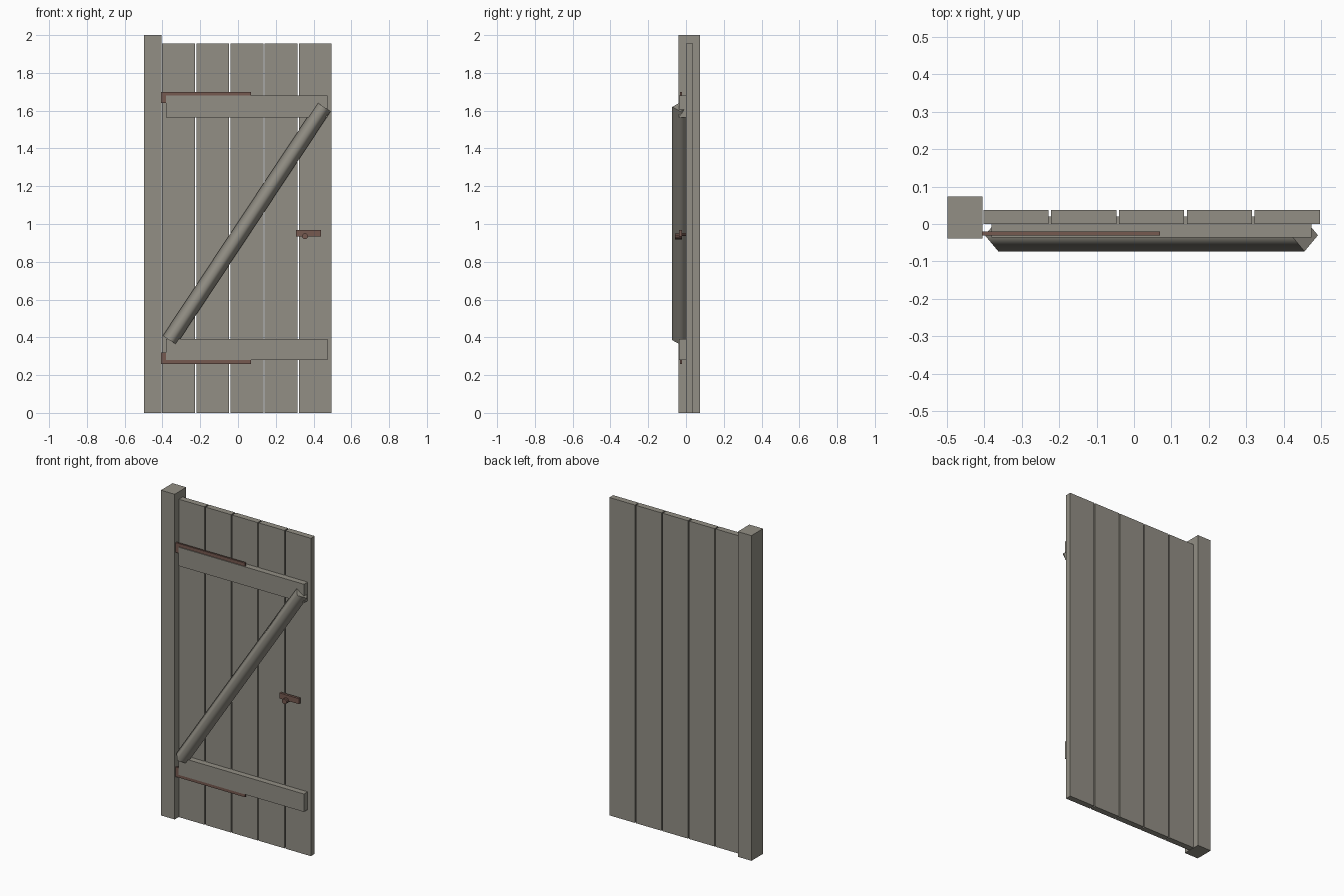
import bpy, math
from mathutils import Vector

if "Cube" in bpy.data.objects:
    bpy.data.objects.remove(bpy.data.objects["Cube"])


def material(name, rgb):
    m = bpy.data.materials.new(name)
    m.diffuse_color = (*rgb, 1)
    m.use_nodes = True
    m.node_tree.nodes["Principled BSDF"].inputs["Base Color"].default_value = m.diffuse_color
    return m


wood = material("weathered_wood", (0.29, 0.275, 0.235))
iron = material("rusty_iron", (0.18, 0.10, 0.08))


def box(name, x, y, z, mat):
    bpy.ops.mesh.primitive_cube_add(size=1, location=[(a + b) / 2 for a, b in (x, y, z)])
    o = bpy.context.object
    o.name = name
    o.scale = [b - a for a, b in (x, y, z)]
    bpy.ops.object.transform_apply(location=False, rotation=False, scale=True)
    o.data.materials.append(mat)
    return o


def bar(name, start, end, radius, sides, mat, spin=0.0):
    a, b = Vector(start), Vector(end)
    bpy.ops.mesh.primitive_cylinder_add(vertices=sides, radius=radius, depth=(b - a).length)
    o = bpy.context.object
    o.name = name
    o.location = (a + b) / 2
    o.rotation_euler = (b - a).to_track_quat('Z', 'Y').to_euler()
    o.data.materials.append(mat)
    return o


# Hanging post
box("post", (-0.497, -0.404), (-0.039, 0.074), (0, 2), wood)

# Vertical planks with narrow gaps
for i in range(5):
    x = -0.402 + i * 0.181
    box(f"plank_{i + 1}", (x, x + 0.174), (0, 0.037), (0, 1.955), wood)

# Two rails, let into the planks
for name, z in (("upper", (1.565, 1.68)), ("lower", (0.28, 0.39))):
    box(f"{name}_rail", (-0.38, 0.474), (-0.036, 0.02), z, wood)

# Hinge straps reaching to the post
for name, z in (("upper", (1.64, 1.70)), ("lower", (0.26, 0.32))):
    box(f"{name}_hinge_strap", (-0.406, 0.07), (-0.031, -0.020), z, iron)

# Diagonal brace: four-sided bar set on its corner, softly shaded sides
brace = bar("diagonal_brace", (-0.362, -0.030, 0.385), (0.455, -0.030, 1.62), 0.043, 4, wood)
for p in brace.data.polygons:
    p.use_smooth = abs(p.normal.z) < 0.5

# Latch plate with knob
box("latch", (0.308, 0.440), (-0.037, -0.022), (0.934, 0.968), iron)
bar("latch_knob", (0.355, -0.058, 0.935), (0.355, -0.022, 0.935), 0.016, 10, iron)
bar("latch_pin", (0.355, -0.03, 0.945), (0.355, 0.01, 0.945), 0.008, 8, iron)
